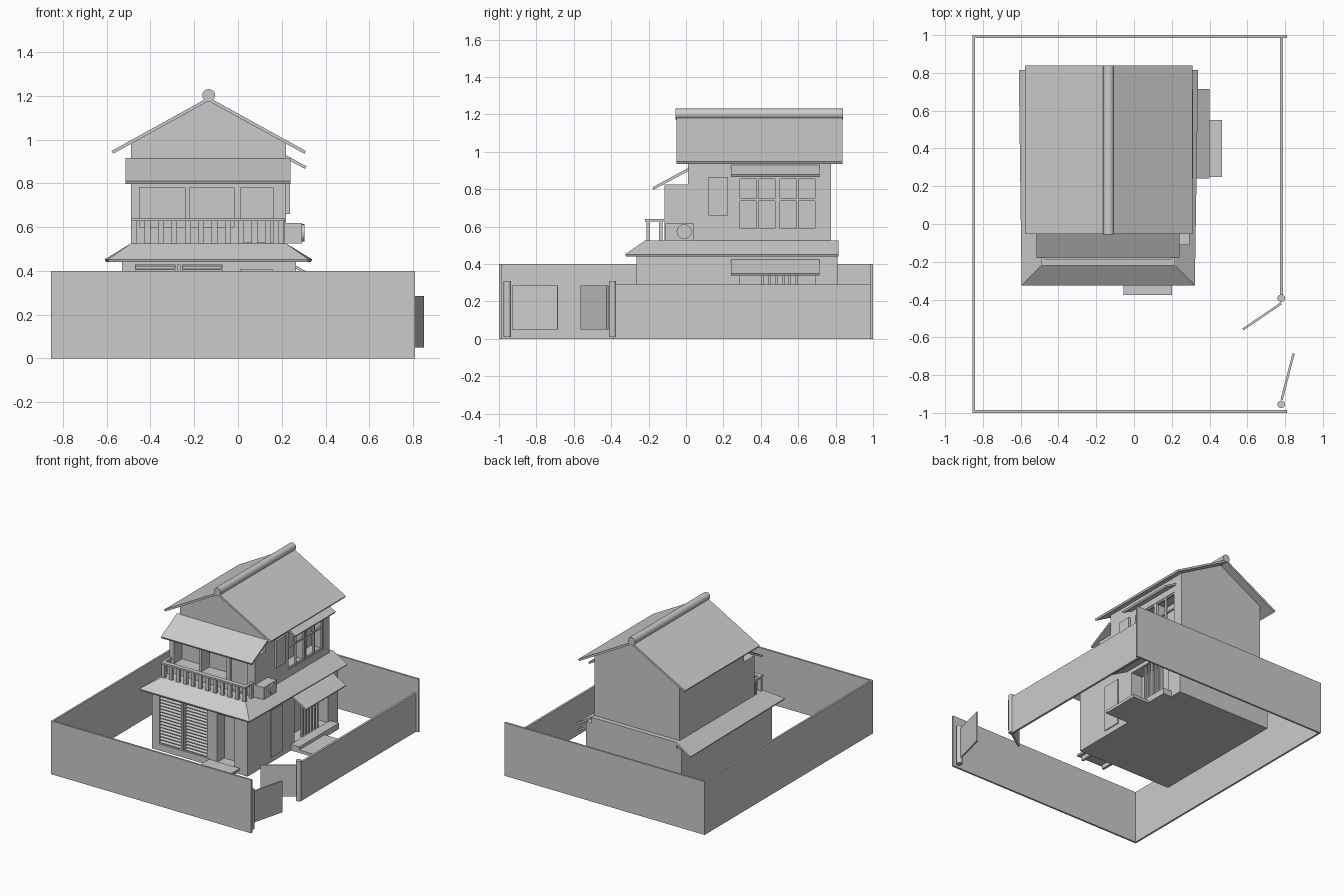
import bpy, math
from mathutils import Vector


def mesh(name, verts, faces):
    m = bpy.data.meshes.new(name)
    m.from_pydata(verts, [], faces)
    o = bpy.data.objects.new(name, m)
    bpy.context.collection.objects.link(o)
    return o


def prism(name, pts, axis, a, b):
    """Extrude a closed 2D profile from a to b along x, y or z."""
    put = {'x': lambda p, t: (t, p[0], p[1]),
           'y': lambda p, t: (p[0], t, p[1]),
           'z': lambda p, t: (p[0], p[1], t)}[axis]
    n = len(pts)
    area = sum(pts[i][0] * pts[(i + 1) % n][1] - pts[(i + 1) % n][0] * pts[i][1] for i in range(n))
    if (area < 0) != (axis == 'y'):
        pts = pts[::-1]
    verts = [put(p, a) for p in pts] + [put(p, b) for p in pts]
    faces = [tuple(range(n))[::-1], tuple(range(n, 2 * n))]
    faces += [(i, (i + 1) % n, n + (i + 1) % n, n + i) for i in range(n)]
    return mesh(name, verts, faces)


def box(name, x0, x1, y0, y1, z0, z1):
    return prism(name, [(x0, y0), (x1, y0), (x1, y1), (x0, y1)], 'z', z0, z1)


def cyl(name, p0, p1, r, sides=20):
    p0, p1 = Vector(p0), Vector(p1)
    d = p1 - p0
    bpy.ops.mesh.primitive_cylinder_add(vertices=sides, radius=r, depth=d.length, location=(p0 + p1) / 2)
    o = bpy.context.object
    o.name = name
    o.rotation_euler = d.to_track_quat('Z', 'Y').to_euler()
    bpy.ops.object.shade_smooth_by_angle()
    return o


def cut(o, *dims):
    """Carve a box-shaped recess out of a solid."""
    c = box("cutter", *dims)
    m = o.modifiers.new("recess", 'BOOLEAN')
    m.object, m.operation, m.solver = c, 'DIFFERENCE', 'EXACT'
    bpy.context.view_layer.objects.active = o
    bpy.ops.object.modifier_apply(modifier=m.name)
    bpy.data.objects.remove(c)


def panel(name, a, b, z0, z1, t=0.012):
    """Upright thin panel between two plan points."""
    a, b = Vector(a), Vector(b)
    d = (b - a).normalized() * t / 2
    n = Vector((-d.y, d.x))
    return prism(name, [tuple(p) for p in (a + n, b + n, b - n, a - n)], 'z', z0, z1)


# Yard walls
box("front_wall", -0.855, 0.81, -1, -0.986, 0, 0.4)
box("back_wall", -0.855, 0.81, 0.986, 1, 0, 0.4)
box("left_wall", -0.855, -0.841, -0.986, 0.986, 0, 0.4)
box("right_wall", 0.774, 0.79, -0.39, 0.986, 0, 0.29)

# Open gate
for i, y in enumerate((-0.393, -0.955)):
    cyl(f"gate_post_{i}", (0.78, y, 0.01), (0.78, y, 0.31), 0.02)
panel("gate_leaf_inner", (0.78, -0.42), (0.577, -0.558), 0.05, 0.285)
panel("gate_leaf_outer", (0.782, -0.93), (0.845, -0.685), 0.05, 0.285)

# Ground floor with recesses for shutters, entrance and side porch
ground = box("ground_floor", -0.53, 0.265, -0.265, 0.81, 0, 0.48)
cut(ground, -0.48, -0.06, -0.3, -0.225, 0.05, 0.43)
cut(ground, 0.012, 0.157, -0.3, -0.18, 0.04, 0.405)
cut(ground, 0.17, 0.3, 0.29, 0.69, 0.04, 0.38)
box("upper_deck", -0.49, 0.22, -0.22, 0.81, 0.47, 0.525)

# Louvred shutters
for i, x in enumerate((-0.48, -0.265)):
    x1 = x + 0.205
    box(f"shutter_left_stile_{i}", x, x + 0.012, -0.262, -0.235, 0.05, 0.43)
    box(f"shutter_right_stile_{i}", x1 - 0.012, x1, -0.262, -0.235, 0.05, 0.43)
    for k in range(16):
        z = 0.055 + k * 0.0232
        prism(f"louvre_{i}_{k}", [(-0.26, z), (-0.235, z + 0.014), (-0.235, z + 0.02), (-0.26, z + 0.006)],
              'x', x, x1)

# Entrance step on legs
box("entrance_step", -0.055, 0.2, -0.375, -0.265, 0.03, 0.045)
for i, x in enumerate((-0.03, 0.155)):
    box(f"step_leg_{i}", x, x + 0.02, -0.36, -0.27, 0, 0.03)

# Side door and side porch
box("side_door", 0.262, 0.272, 0.005, 0.148, 0.04, 0.39)
box("porch_floor", 0.26, 0.335, 0.25, 0.72, 0, 0.045)
box("porch_step", 0.33, 0.465, 0.25, 0.55, 0, 0.022)
for i in range(6):
    y = 0.405 + i * 0.036
    box(f"porch_slat_{i}", 0.235, 0.25, y, y + 0.013, 0.04, 0.38)
prism("porch_awning", [(0.25, 0.432), (0.4, 0.35), (0.394, 0.338), (0.25, 0.418)], 'y', 0.24, 0.715)

# Skirt roof on three sides, slightly wider at the back
outer = [(-0.61, 0.815, 0.452), (-0.595, -0.325, 0.452), (0.322, -0.325, 0.452), (0.34, 0.815, 0.452)]
inner = [(-0.49, 0.815, 0.525), (-0.49, -0.22, 0.525), (0.22, -0.22, 0.525), (0.22, 0.815, 0.525)]
skirt = mesh("skirt_roof", outer + inner, [(i, i + 1, i + 5, i + 4) for i in range(3)])
sol = skirt.modifiers.new("thickness", 'SOLIDIFY')
sol.thickness, sol.offset = 0.014, -1

# Upper floor with gable ends and side windows
upper = prism("upper_floor", [(-0.49, 0.5), (0.22, 0.5), (0.22, 0.982), (-0.134, 1.178), (-0.49, 0.982)],
              'y', 0.01, 0.775)
for y in (0.278, 0.492):
    cut(upper, 0.12, 0.3, y, y + 0.208, 0.58, 0.865)
for i, y in enumerate((0.278, 0.492)):
    for k in range(3):
        yy = y + k * 0.0985
        box(f"window_stile_{i}_{k}", 0.2, 0.217, yy, yy + 0.011, 0.58, 0.865)
    for k, z in enumerate((0.58, 0.738, 0.854)):
        box(f"window_bar_{i}_{k}", 0.202, 0.215, y, y + 0.208, z, z + 0.011)
box("small_window", 0.215, 0.237, 0.12, 0.225, 0.66, 0.865)
prism("side_awning", [(0.21, 0.934), (0.312, 0.878), (0.306, 0.866), (0.21, 0.918)], 'y', 0.24, 0.715)

# Front bay with windows and balcony door
bay = box("front_bay", -0.49, 0.22, -0.115, 0.02, 0.51, 0.825)
for x0, x1, z0 in ((-0.45, -0.242, 0.6), (-0.222, -0.018, 0.6)):
    cut(bay, x0, x1, -0.2, -0.02, z0, 0.78)
cut(bay, 0.014, 0.16, -0.2, -0.1, 0.53, 0.78)
prism("front_awning", [(0.015, 0.915), (-0.18, 0.81), (-0.174, 0.797), (0.015, 0.898)], 'x', -0.515, 0.24)

# Balcony railing
box("front_rail", -0.49, 0.215, -0.22, -0.185, 0.627, 0.64)
for i, x in enumerate((-0.49, 0.195)):
    box(f"side_rail_{i}", x, x + 0.02, -0.19, -0.115, 0.627, 0.64)
    box(f"side_post_{i}", x, x + 0.02, -0.145, -0.125, 0.52, 0.63)
for i in range(12):
    x = -0.488 + i * 0.0612
    box(f"baluster_{i}", x, x + 0.026, -0.212, -0.192, 0.52, 0.63)

# Air conditioner
box("air_conditioner", 0.21, 0.293, -0.112, 0.04, 0.525, 0.618)
cyl("fan_ring", (0.29, -0.01, 0.573), (0.304, -0.01, 0.573), 0.04)

# Main roof and ridge
prism("main_roof", [(-0.578, 0.948), (-0.134, 1.193), (0.31, 0.948), (0.303, 0.935),
                    (-0.134, 1.176), (-0.571, 0.935)], 'y', -0.052, 0.838)
cyl("roof_ridge", (-0.134, -0.055, 1.202), (-0.134, 0.84, 1.202), 0.029)
